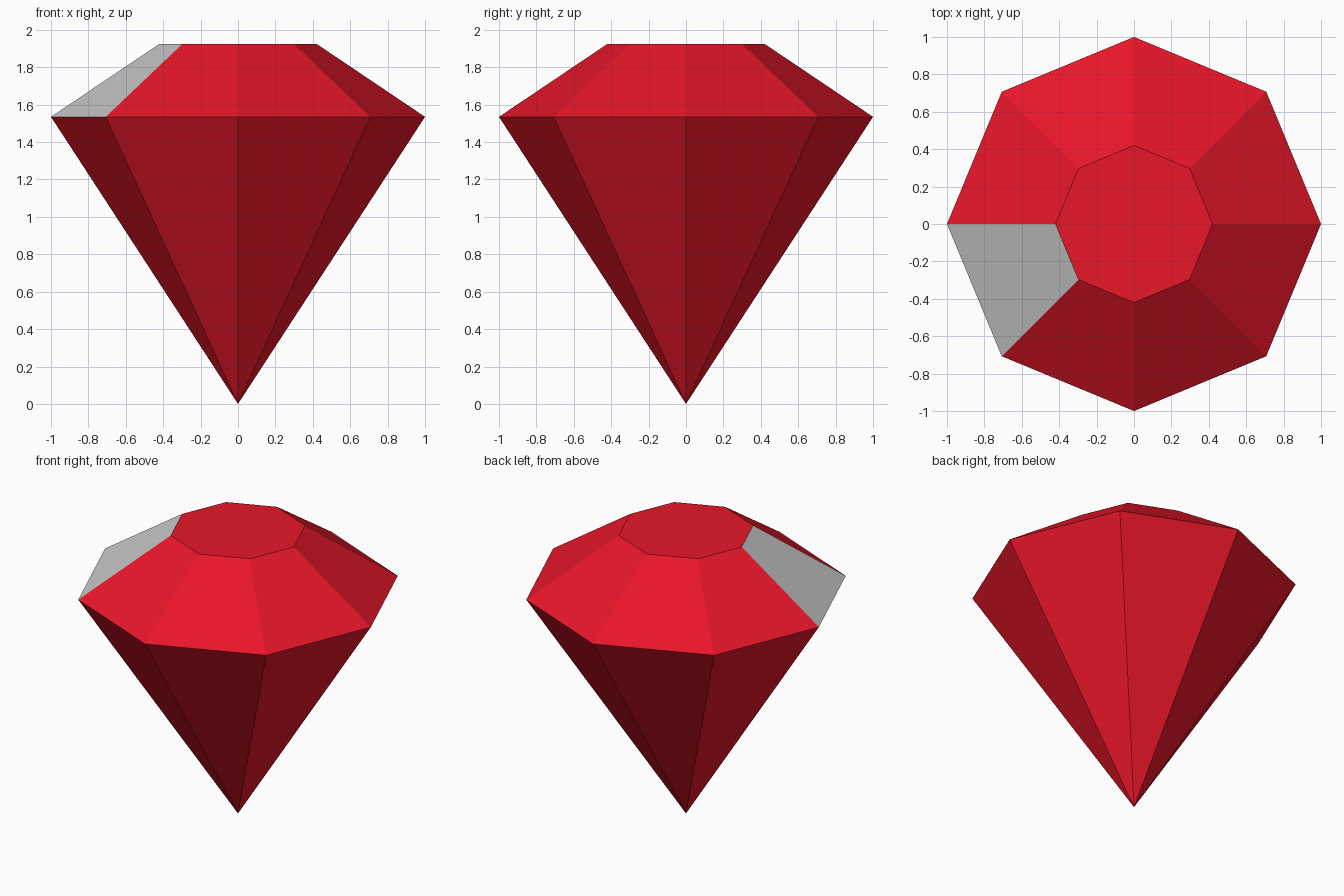
import bpy, bmesh
from math import cos, sin, pi

if "Cube" in bpy.data.objects:
    bpy.data.objects.remove(bpy.data.objects["Cube"])

SIDES = 8
GIRDLE_R, GIRDLE_Z = 1.0, 1.535
TABLE_R, TABLE_Z = 0.42, 1.925

red = bpy.data.materials.new("gem_red")
red.diffuse_color = (0.8, 0.008, 0.022, 1)
red.use_nodes = True
red.node_tree.nodes["Principled BSDF"].inputs["Base Color"].default_value = red.diffuse_color
grey = bpy.data.materials.new("plain_grey")
grey.diffuse_color = (0.8, 0.8, 0.8, 1)
grey.use_nodes = True
grey.node_tree.nodes["Principled BSDF"].inputs["Base Color"].default_value = grey.diffuse_color

bm = bmesh.new()


def ring(radius, z):
    return [bm.verts.new((radius * cos(2 * pi * i / SIDES),
                          radius * sin(2 * pi * i / SIDES), z))
            for i in range(SIDES)]


tip = bm.verts.new((0, 0, 0))
girdle = ring(GIRDLE_R, GIRDLE_Z)
table = ring(TABLE_R, TABLE_Z)

# flat table on top
bm.faces.new(table)
for i in range(SIDES):
    j = (i + 1) % SIDES
    # pavilion facet below the girdle
    bm.faces.new((tip, girdle[j], girdle[i]))
    # crown facet above the girdle; the front-left one is grey
    crown = bm.faces.new((girdle[i], girdle[j], table[j], table[i]))
    crown.material_index = 1 if i == 4 else 0

bmesh.ops.recalc_face_normals(bm, faces=bm.faces)
mesh = bpy.data.meshes.new("gem")
bm.to_mesh(mesh)
bm.free()
mesh.materials.append(red)
mesh.materials.append(grey)
bpy.context.collection.objects.link(bpy.data.objects.new("gem", mesh))
